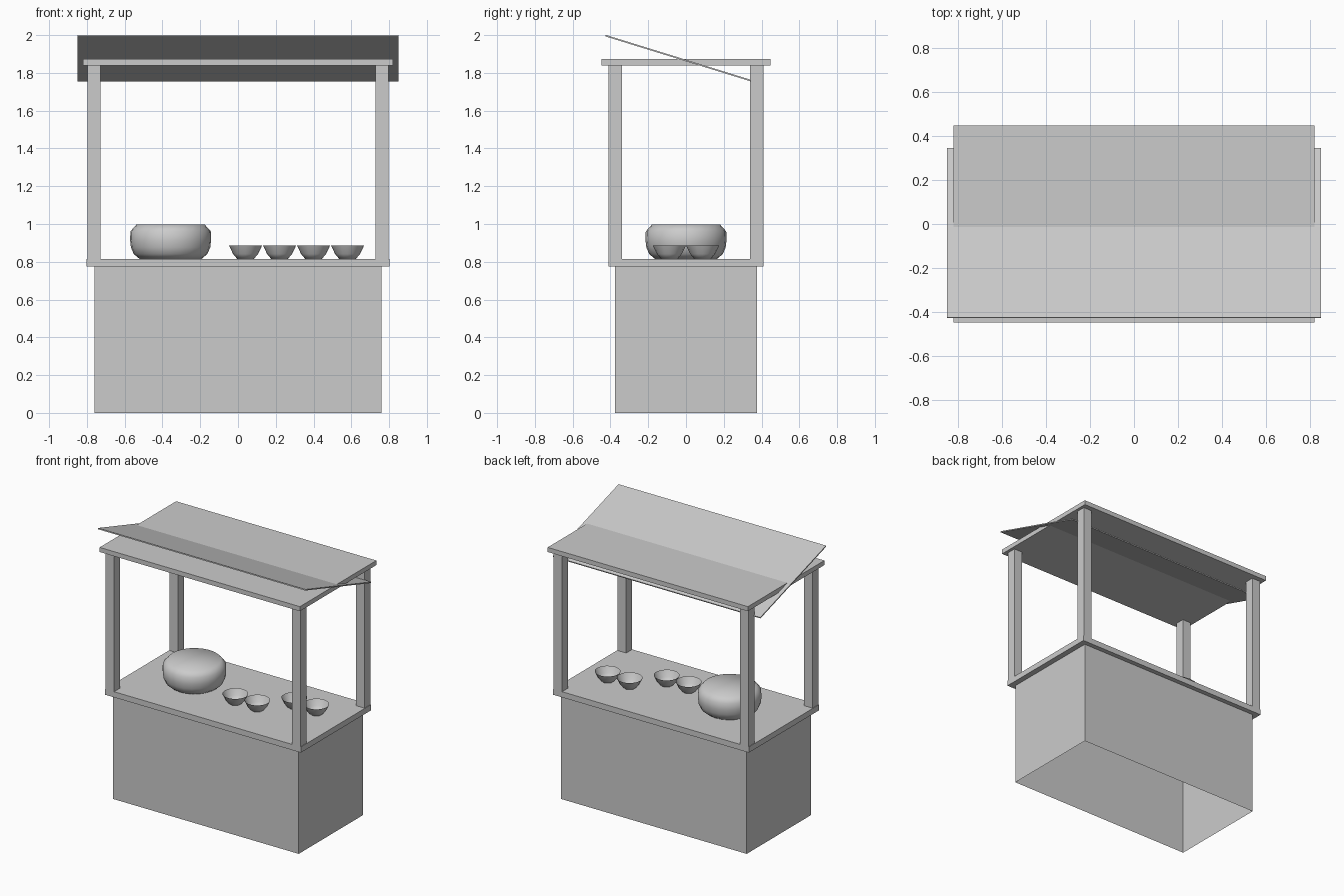
import bpy, bmesh, math

if "Cube" in bpy.data.objects:
    bpy.data.objects.remove(bpy.data.objects["Cube"])


def finish(name, bm):
    me = bpy.data.meshes.new(name)
    bm.to_mesh(me)
    bm.free()
    ob = bpy.data.objects.new(name, me)
    bpy.context.collection.objects.link(ob)
    return ob


def box(name, loc, size, open_bottom=False):
    bm = bmesh.new()
    bmesh.ops.create_cube(bm, size=1)
    bmesh.ops.scale(bm, vec=size, verts=bm.verts)
    if open_bottom:
        bm.normal_update()
        bmesh.ops.delete(bm, geom=[f for f in bm.faces if f.normal.z < -0.5],
                         context='FACES_ONLY')
    ob = finish(name, bm)
    ob.location = loc
    return ob


def lathe(name, profile, loc, sides):
    bm = bmesh.new()
    vs = [bm.verts.new((r, 0, z)) for r, z in profile]
    es = [bm.edges.new(p) for p in zip(vs, vs[1:])]
    bmesh.ops.spin(bm, geom=vs + es, cent=(0, 0, 0), axis=(0, 0, 1),
                   angle=2 * math.pi, steps=sides)
    bmesh.ops.remove_doubles(bm, verts=bm.verts, dist=1e-4)
    bmesh.ops.recalc_face_normals(bm, faces=bm.faces)
    for f in bm.faces:
        f.smooth = True
    ob = finish(name, bm)
    ob.location = loc
    return ob


# Hollow cabinet and counter
box("cabinet", (0, 0, 0.3875), (1.52, 0.75, 0.775), open_bottom=True)
box("counter_top", (0, 0, 0.795), (1.604, 0.82, 0.042))

# Corner posts
for sx, side in ((-1, "left"), (1, "right")):
    for sy, end in ((-1, "front"), (1, "back")):
        box(f"{end}_{side}_post", (sx * 0.763, sy * 0.375, 1.328),
            (0.07, 0.07, 1.025))

# Roof slab and tilted awning
box("roof_slab", (0, 0, 1.857), (1.64, 0.894, 0.034))
awning = box("awning", (0, -0.041, 1.878), (1.7, 0.806, 0.008))
awning.rotation_euler.x = -0.3

# Big round pot
lathe("pot", [(0, 0), (0.165, 0), (0.195, 0.025), (0.21, 0.06), (0.214, 0.095),
              (0.213, 0.145), (0.18, 0.182), (0, 0.182)],
      (-0.357, 0, 0.816), 24)

# Small open bowls
bowl = [(0, 0), (0.045, 0), (0.066, 0.025), (0.087, 0.069)]
for i, (x, y) in enumerate(((0.04, -0.088), (0.22, -0.088),
                            (0.40, 0.088), (0.58, 0.088))):
    lathe(f"bowl_{i + 1}", bowl, (x, y, 0.816), 16)
